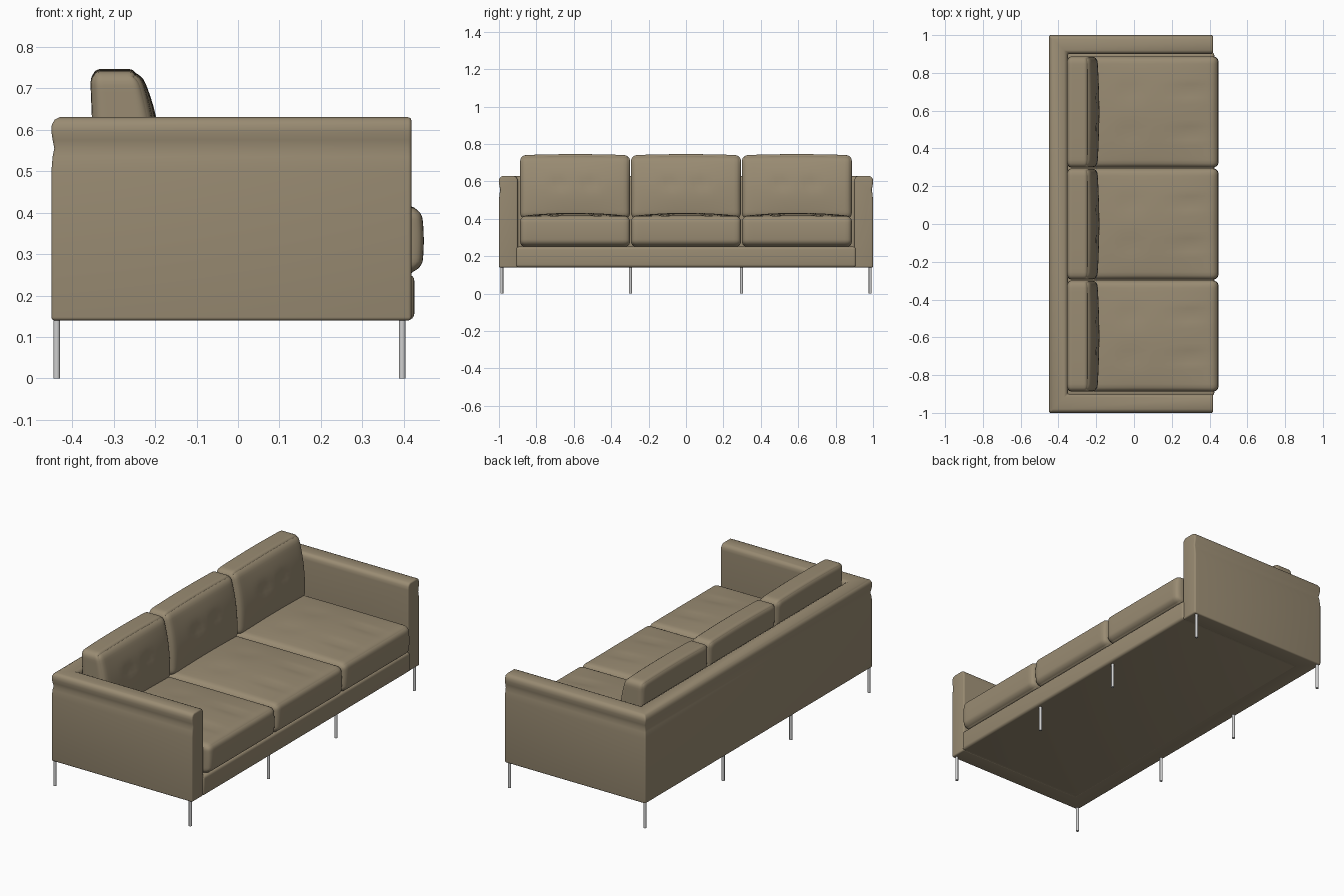
import bpy, bmesh, math
from mathutils import Vector

if "Cube" in bpy.data.objects:
    bpy.data.objects.remove(bpy.data.objects["Cube"])


def material(name, rgb):
    m = bpy.data.materials.new(name)
    m.diffuse_color = (*rgb, 1)
    m.use_nodes = True
    m.node_tree.nodes["Principled BSDF"].inputs["Base Color"].default_value = m.diffuse_color
    return m


FABRIC = material("tan_upholstery", (0.32, 0.26, 0.17))
STEEL = material("brushed_steel", (0.62, 0.62, 0.62))


def finish(bm, name, mat, bevel=0, angle=40):
    bmesh.ops.recalc_face_normals(bm, faces=bm.faces)
    me = bpy.data.meshes.new(name)
    bm.to_mesh(me)
    bm.free()
    ob = bpy.data.objects.new(name, me)
    bpy.context.collection.objects.link(ob)
    me.materials.append(mat)
    bpy.context.view_layer.objects.active = ob
    ob.select_set(True)
    if bevel:
        b = ob.modifiers.new("soft_edges", 'BEVEL')
        b.width, b.segments, b.limit_method = bevel, 4, 'ANGLE'
        b.angle_limit = math.radians(50)
        bpy.ops.object.modifier_apply(modifier=b.name)
    bpy.ops.object.shade_smooth_by_angle(angle=math.radians(angle))
    ob.select_set(False)
    return ob


# frame: upholstered profile swept round the two arms and the back
# (inset from outer face, height), with a padded roll along the top
PROFILE = [(0.0, 0.14), (0.0, 0.50), (0.003, 0.535), (0.007, 0.555), (0.003, 0.575),
           (0.0, 0.595), (0.001, 0.612), (0.008, 0.624), (0.02, 0.63), (0.08, 0.63),
           (0.092, 0.624), (0.099, 0.612), (0.1, 0.595), (0.1, 0.14)]
bm = bmesh.new()
PATH = [((0.418, 1), (0, -1)), ((-0.45, 1), (1, -1)),
        ((-0.45, -1), (1, 1)), ((0.418, -1), (0, 1))]
rings = [[bm.verts.new((x + dx * o, y + dy * o, z)) for o, z in PROFILE]
         for (x, y), (dx, dy) in PATH]
n = len(PROFILE)
for a, b in zip(rings, rings[1:]):
    for i in range(n):
        j = (i + 1) % n
        bm.faces.new((a[i], a[j], b[j], b[i]))
bm.faces.new(rings[0])
bm.faces.new(rings[-1])
finish(bm, "arms_and_back_frame", FABRIC, bevel=0.008)


def cushion(name, size, center, radius, shape, cuts=23):
    """Rounded box with its surface then pushed about by shape(p, u)."""
    half = Vector(size) / 2
    bm = bmesh.new()
    bmesh.ops.create_cube(bm, size=2)
    bmesh.ops.subdivide_edges(bm, edges=bm.edges[:], cuts=cuts, use_grid_fill=True)
    for v in bm.verts:
        # crowd the loops towards the edges
        u = Vector([math.sin(c * math.pi / 2) for c in v.co])
        p = Vector([a * h for a, h in zip(u, half)])
        q = Vector([max(-(h - radius), min(h - radius, c)) for c, h in zip(p, half)])
        d = p - q
        if d.length > 1e-6:
            p = q + d.normalized() * min(radius, d.length)
        v.co = shape(p, u) + Vector(center)
    return finish(bm, name, FABRIC, angle=60)


def dip(a, b, a0, b0, sa, sb):
    return math.exp(-((a - a0) / sa) ** 2 - ((b - b0) / sb) ** 2)


def seat_shape(p, u):
    # crowned top with two rows of soft pulls, bowed front
    crown = (1 - u.x ** 2) * (1 - u.y ** 2)
    if u.z > 0:
        p.z += u.z * 0.018 * crown
        for y in (-0.11, 0.11):
            p.z -= u.z * 0.008 * dip(p.x, p.y, 0.25, y, 0.09, 0.02)
            p.z -= u.z * 0.006 * dip(p.x, p.y, -0.06, y, 0.05, 0.05)
    if u.x > 0:
        p.x += u.x * 0.007 * (1 - u.z ** 2)
        p.x -= 0.022 * max(0, -u.z - 0.6) * u.x
    return p


def back_shape(p, u):
    # front face leans back towards the top, crown bows up, two pulls in front
    t = (u.z + 1) / 2
    side = (u.x + 1) / 2
    p.x -= side * 0.045 * t ** 2.5
    p.x -= (1 - side) * 0.014 * t
    p.x += side * 0.014 * (1 - u.y ** 2) * (1 - u.z ** 2)
    p.z += 0.006 * (1 - u.y ** 2) * max(0, u.z)
    for y in (-0.08, 0.08):
        p.x -= max(0, u.x) * 0.008 * dip(p.y, p.z, y, 0.02, 0.04, 0.035)
    return p


# three seat and three back cushions
for name, y in (("left", 0.593), ("middle", 0.0), ("right", -0.593)):
    cushion(name + "_seat_cushion", (0.80, 0.588, 0.165), (0.041, y, 0.332), 0.03, seat_shape)
    cushion(name + "_back_cushion", (0.15, 0.588, 0.34), (-0.268, y, 0.57), 0.032, back_shape)

# base platform under the seats, closing the underside
bm = bmesh.new()
bmesh.ops.create_cube(bm, size=1)
for v in bm.verts:
    v.co = (v.co.x * 0.81 + 0.02, v.co.y * 1.82, v.co.z * 0.11 + 0.196)
finish(bm, "base_platform", FABRIC, bevel=0.015)
bm = bmesh.new()
bmesh.ops.create_cube(bm, size=1)
for v in bm.verts:
    v.co = (v.co.x * 0.85 - 0.017, v.co.y * 1.97, v.co.z * 0.01 + 0.146)
finish(bm, "underside_panel", FABRIC)

# eight slim round legs
for side, x in (("front", 0.396), ("rear", -0.437)):
    for i, y in enumerate((-0.985, -0.297, 0.297, 0.985)):
        bm = bmesh.new()
        bmesh.ops.create_cone(bm, cap_ends=True, segments=20, radius1=0.008,
                              radius2=0.008, depth=0.145)
        bmesh.ops.translate(bm, verts=bm.verts, vec=(x, y, 0.0725))
        finish(bm, f"{side}_leg_{i + 1}", STEEL)
